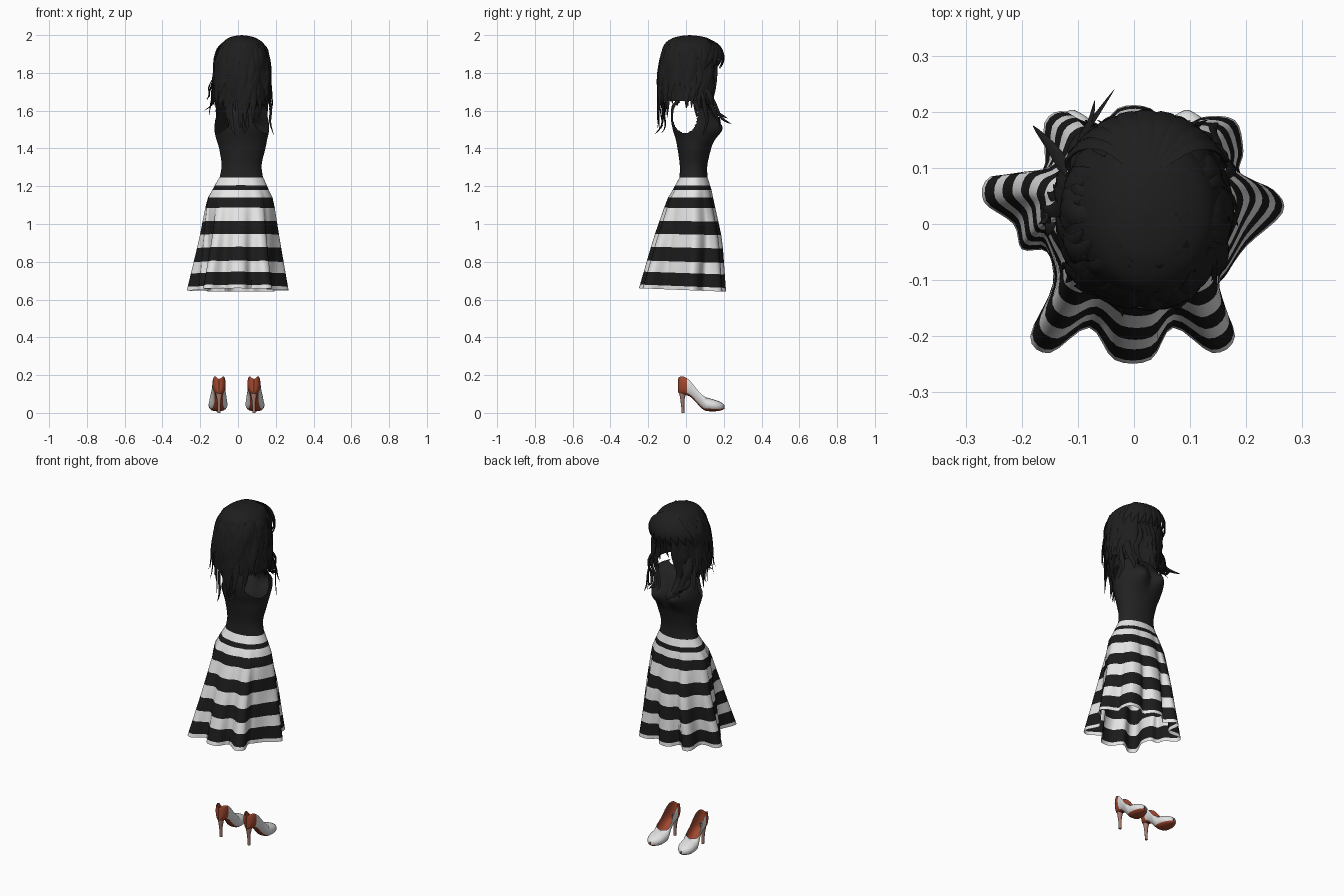
import bpy, bmesh, math, random
from mathutils import Vector

if "Cube" in bpy.data.objects:
    bpy.data.objects.remove(bpy.data.objects["Cube"])

random.seed(4)


def material(name, r, g, b):
    m = bpy.data.materials.new(name)
    m.diffuse_color = (r, g, b, 1)
    m.use_nodes = True
    m.node_tree.nodes["Principled BSDF"].inputs["Base Color"].default_value = m.diffuse_color
    return m


WHITE = material("skirt white", 0.78, 0.78, 0.78)
BLACK = material("skirt black", 0.011, 0.011, 0.011)
TOP = material("top black", 0.016, 0.016, 0.016)
HAIR = material("hair black", 0.013, 0.013, 0.013)
SHOE = material("shoe white", 0.76, 0.76, 0.76)
RUST = material("shoe rust", 0.36, 0.065, 0.028)
HEEL = material("heel pink grey", 0.38, 0.2, 0.16)


def smooth_path(pts, n, closed=False):
    """Catmull-Rom samples through pts."""
    pts = [Vector(p) for p in pts]
    c = len(pts)
    get = (lambda i: pts[i % c]) if closed else (lambda i: pts[max(0, min(c - 1, i))])
    out = []
    for i in range(c if closed else c - 1):
        a, b, d, e = get(i - 1), get(i), get(i + 1), get(i + 2)
        for k in range(n):
            t = k / n
            out.append(0.5 * (2 * b + (d - a) * t + (2 * a - 5 * b + 4 * d - e) * t * t
                              + (3 * b - a - 3 * d + e) * t ** 3))
    return out if closed else out + [pts[-1]]


def make(name, grids, mats, closed=True, rule=None, drop=None, angle=50):
    """Object from point grids; rule(row, col, centre) gives the material index."""
    bm = bmesh.new()
    for rows in grids:
        vs = [[bm.verts.new(p) for p in r] for r in rows]
        n = len(rows[0])
        for i in range(len(rows) - 1):
            for j in range(n if closed else n - 1):
                k = (j + 1) % n
                quad = (vs[i][j], vs[i + 1][j], vs[i + 1][k], vs[i][k])
                c = sum((v.co for v in quad), Vector()) / 4
                if drop and drop(c):
                    continue
                f = bm.faces.new(quad)
                if rule:
                    f.material_index = rule(i, j, c)
    loose = [v for v in bm.verts if not v.link_faces]
    bmesh.ops.delete(bm, geom=loose, context='VERTS')
    bmesh.ops.remove_doubles(bm, verts=bm.verts, dist=0.00002)
    me = bpy.data.meshes.new(name)
    bm.to_mesh(me)
    bm.free()
    ob = bpy.data.objects.new(name, me)
    bpy.context.collection.objects.link(ob)
    for m in mats:
        me.materials.append(m)
    bpy.ops.object.select_all(action='DESELECT')
    ob.select_set(True)
    bpy.context.view_layer.objects.active = ob
    bpy.ops.object.shade_smooth_by_angle(angle=math.radians(angle))
    return ob


def extent(table, z):
    """Centre and radii from rows of (z, x0, x1, y0, y1), ordered downward."""
    z = max(table[-1][0], min(table[0][0], z))
    for a, b in zip(table, table[1:]):
        if z >= b[0]:
            t = (a[0] - z) / (a[0] - b[0])
            x0, x1, y0, y1 = (a[k] + (b[k] - a[k]) * t for k in range(1, 5))
            return (x0 + x1) / 2, (y0 + y1) / 2, (x1 - x0) / 2, (y1 - y0) / 2


def loft(table, sub, seg):
    rows = []
    for z, x0, x1, y0, y1 in smooth_path(table, sub):
        rows.append([Vector(((x0 + x1) / 2 + (x1 - x0) / 2 * math.cos(2 * math.pi * j / seg),
                             (y0 + y1) / 2 + (y1 - y0) / 2 * math.sin(2 * math.pi * j / seg), z))
                     for j in range(seg)])
    return rows


# Skirt: waist ellipse blending down into a deeply folded hem, one ring per stripe edge
hem = [(.265, .02), (.20, -.04), (.165, -.09), (.15, -.12), (.18, -.20), (.14, -.23), (.07, -.185),
       (.03, -.242), (-.035, -.242), (-.08, -.185), (-.15, -.23), (-.185, -.20), (-.145, -.11),
       (-.155, -.05), (-.20, -.045), (-.215, 0), (-.268, .04), (-.255, .085), (-.165, .09), (-.16, .18),
       (-.12, .20), (-.07, .155), (-.03, .206), (.03, .206), (.07, .16), (.12, .19), (.18, .185),
       (.195, .13), (.19, .09), (.25, .06)]
hem = smooth_path(hem[::-1], 4, closed=True)
skirt_size = [(1.245, -.10, .135, -.035, .115), (1.18, -.14, .165, -.07, .135), (1.13, -.17, .19, -.10, .145),
              (.92, -.21, .222, -.17, .19), (.65, -.27, .265, -.243, .206)]
edges = [1.245, 1.205, 1.18, 1.14, 1.085, 1.015, .945, .875, .80, .74, .67, .65]
hx, hy, hrx, hry = extent(skirt_size, .65)
rings = []
for z in edges:
    cx, cy, rx, ry = extent(skirt_size, z)
    t = (1.245 - z) / .595
    ring = []
    for p in hem:
        q = Vector(((p.x - hx) / hrx, (p.y - hy) / hry))
        q = q.normalized().lerp(q, t)
        y = cy + ry * q.y
        ring.append((cx + rx * q.x, y, z - .04 * y * t))
    rings.append(ring)
make("skirt", [rings], [WHITE, BLACK], rule=lambda i, j, c: i % 2)

# Sleeveless top with armholes, its front pushed out into a bust
top_size = [(1.655, -.05, .09, -.05, .07), (1.625, -.11, .15, -.075, .12), (1.56, -.122, .162, -.08, .148),
            (1.5, -.125, .165, -.07, .158), (1.45, -.115, .155, -.055, .15), (1.4, -.10, .145, -.045, .133),
            (1.31, -.087, .125, -.033, .113), (1.235, -.10, .135, -.035, .115)]


def armhole(c):
    return abs(c.x - .02) > .05 and ((c.y + .005) / .065) ** 2 + ((c.z - 1.57) / .088) ** 2 < 1


bodice = loft(top_size, 12, 128)
for p in (p for row in bodice for p in row if p.y > .06):
    d = ((abs(p.x - .02) - .065) / .05) ** 2 + ((p.z - 1.51) / .055) ** 2
    p.y += .046 * math.exp(-d) * min(1, (p.y - .06) / .05)
make("top", [bodice], [TOP], drop=armhole)

# Hair shell, open where the face would be
hair_size = [(2.0, .02, .02, .02, .02), (1.995, -.02, .06, -.03, .07), (1.982, -.055, .10, -.075, .12),
             (1.95, -.09, .14, -.115, .155), (1.88, -.118, .16, -.135, .17), (1.8, -.125, .165, -.143, .17),
             (1.72, -.135, .17, -.144, .165), (1.65, -.14, .17, -.14, .15)]


def face_gap(c):
    return c.z < 1.85 and c.y > .03 and abs(c.x - .02) < .085


make("hair_shell", [loft(hair_size, 4, 48)], [HAIR], drop=face_gap)


def lock(path, width):
    """Tapered, flattened strand along a path."""
    pts = smooth_path(path, 3)
    rows = []
    for i, p in enumerate(pts):
        tan = (pts[min(i + 1, len(pts) - 1)] - pts[max(i - 1, 0)]).normalized()
        out = Vector((p.x - .02, p.y - .015, .02)).normalized()
        across = tan.cross(out).normalized()
        out = across.cross(tan)
        u = i / (len(pts) - 1)
        w = width * (.25 + .75 * min(1, u * 3)) * max(.06, 1 - u ** 3)
        rows.append([p + across * w * math.cos(a) + out * w * .3 * math.sin(a)
                     for a in [k * math.pi / 3 for k in range(6)]])
    return rows


def on_head(az, z, grow):
    cx, cy, rx, ry = extent(hair_size, z)
    return cx + rx * grow * math.cos(az), cy + ry * grow * math.sin(az), z


# Hanging locks: long at the back and beside the face, short over the armholes
locks = []
for k in range(64):
    az = math.radians(125 + 290 * (k + random.random() * .8) / 64)
    back, front = -math.sin(az), math.sin(az)
    if back > .6:
        end = 1.49 + .17 * abs(math.cos(az)) + random.uniform(-.02, .05)
    elif front > .55:
        end = random.uniform(1.55, 1.64)
    else:
        end = random.uniform(1.61, 1.67)
    start = random.uniform(1.93, 1.992)
    phase, drift, flare = random.random() * 6, random.uniform(-.35, .35), random.uniform(-.14, .15)
    path = []
    for s in range(8):
        u = s / 7
        path.append(on_head(az + drift * u + .07 * math.sin(phase + 9 * u), start + (end - start) * u,
                            1.01 + .03 * math.sin(phase + 7 * u) + flare * u ** 3))
    locks.append(lock(path, random.uniform(.016, .032)))
make("hair_locks", locks, [HAIR])

# Locks falling from the temples onto the chest
chest = []
for side in (-1, 1):
    for k in range(5):
        x, e = .02 + side * (.075 + .012 * k), random.uniform(-.02, .02)
        chest.append(lock([(x, .13 - .012 * k, 1.88), (x + e, .145 - .012 * k, 1.76),
                           (x - e, .13, 1.67), (x - side * .01, .14, 1.61),
                           (x - side * .02 + e, .17, 1.56), (x + e, .185, 1.52 + .015 * k)], .02))
make("hair_chest_locks", chest, [HAIR])

# Flying ends
ends = [[(-.10, .12, 1.72), (-.09, .16, 1.62), (-.07, .19, 1.56), (-.035, .24, 1.53)],
        [(-.12, .08, 1.72), (-.13, .11, 1.65), (-.15, .14, 1.62), (-.18, .175, 1.60)],
        [(-.10, .10, 1.70), (-.11, .14, 1.60), (-.08, .18, 1.58), (-.07, .22, 1.56)],
        [(.16, .08, 1.72), (.175, .10, 1.62), (.17, .11, 1.54), (.19, .09, 1.47)],
        [(.14, .10, 1.72), (.15, .14, 1.62), (.14, .17, 1.55), (.15, .18, 1.51)],
        [(-.03, -.13, 1.70), (-.04, -.12, 1.60), (-.03, -.13, 1.52), (-.02, -.165, 1.475)],
        [(.05, -.14, 1.70), (.04, -.12, 1.60), (.05, -.11, 1.52), (.03, -.13, 1.48)],
        [(-.14, 0, 1.76), (-.155, -.01, 1.72), (-.15, .01, 1.68), (-.17, 0, 1.66)]]
make("hair_flying_ends", [lock(e, .014) for e in ends], [HAIR])

# Fringe parted at the crown, hugging the forehead and curling under
fringe = []
for k in range(9):
    d = math.radians(-56 + 14 * k)
    path = [on_head(math.radians(90) + d * f, z, g) for f, z, g in
            ((.4, 1.985, 1), (.6, 1.95, 1.08), (.8, 1.905, 1.2), (1, 1.86, 1.18), (1.1, 1.82, 1.06))]
    fringe.append(lock(path, .026))
make("hair_fringe", fringe, [HAIR])

# High-heeled shoes: rows of (y, floor, top, half width, wrap angle)
shoe_rows = [(-.042, .11, .180, .0005, 130), (-.040, .105, .184, .013, 135), (-.033, .102, .191, .024, 138),
             (-.018, .097, .193, .032, 135), (.005, .093, .184, .035, 125), (.03, .080, .160, .035, 110),
             (.06, .048, .122, .037, 104), (.085, .022, .096, .044, 114), (.102, .012, .085, .048, 140),
             (.115, .009, .080, .050, 180), (.15, .008, .070, .048, 180), (.175, .011, .061, .038, 180),
             (.192, .015, .052, .024, 180), (.203, .022, .040, .004, 180)]


def shoe(side, x, label):
    rows = []
    for y, z0, z1, w, wrap in smooth_path(shoe_rows, 2):
        m = math.radians(min(wrap, 180))
        row = []
        for k in range(21):
            a = m * (k / 10 - 1)
            lift = (1 - math.cos(a)) / (1 - math.cos(m))
            wide = math.copysign(abs(math.sin(a)) ** .75, a)
            row.append((x + side * .05 * max(0, y) + w * wide, y, z0 + (z1 - z0) * lift))
        rows.append(row)
    ob = make("shoe_" + label, [rows], [SHOE, RUST], closed=False,
              rule=lambda i, j, c: 1 if c.y < .01 or 7 <= j <= 12 else 0)
    shell = ob.modifiers.new("lining", 'SOLIDIFY')
    shell.thickness, shell.offset, shell.material_offset = .0025, -1, 1
    # stiletto heel
    stem = []
    for y, z, r in ((-.018, .125, .018), (-.018, .10, .017), (-.019, .07, .011), (-.017, .03, .008),
                    (-.016, 0, .008), (-.016, 0, .0005)):
        stem.append([(x + r * math.cos(a), y + r * math.sin(a), z)
                     for a in [k * math.pi / 6 for k in range(12)]])
    make("shoe_heel_" + label, [stem], [HEEL])


shoe(-1, -.100, "left")
shoe(1, .084, "right")
